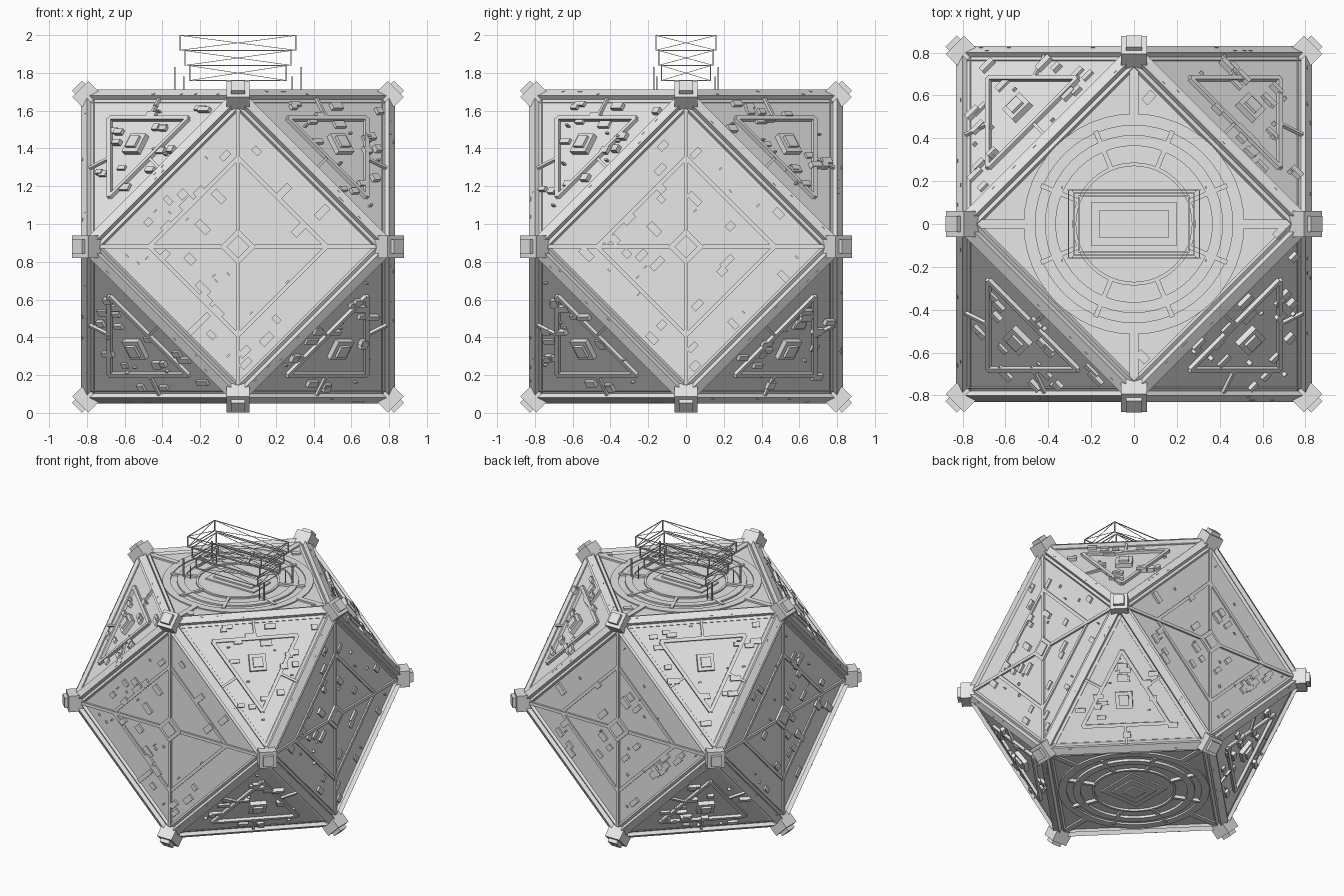
import bpy, bmesh, math, random
from mathutils import Matrix, Vector
from itertools import product

if "Cube" in bpy.data.objects:
    bpy.data.objects.remove(bpy.data.objects["Cube"])

random.seed(11)
A, C = 0.802, 0.88          # half size of the body, height of its centre
MID = Vector((0, 0, C))
UP = Vector((0, 0, 1))

GREY = bpy.data.materials.new("light grey")
GREY.diffuse_color = (0.8, 0.8, 0.8, 1)
GREY.use_nodes = True
GREY.node_tree.nodes["Principled BSDF"].inputs["Base Color"].default_value = GREY.diffuse_color


def finish(bm, name):
    bmesh.ops.recalc_face_normals(bm, faces=bm.faces)
    me = bpy.data.meshes.new(name)
    bm.to_mesh(me)
    bm.free()
    me.materials.append(GREY)
    ob = bpy.data.objects.new(name, me)
    bpy.context.collection.objects.link(ob)
    return ob


def frame(o, u, n):
    """Matrix with x along u, z along n, origin o."""
    n = n.normalized()
    u = u.normalized()
    v = n.cross(u)
    m = Matrix((u, v, n)).transposed().to_4x4()
    m.translation = o
    return m


def box(bm, m, x, y, sx, sy, z0, z1, rot=0.0):
    t = m @ Matrix.Translation((x, y, (z0 + z1) / 2)) @ Matrix.Rotation(rot, 4, 'Z')
    bmesh.ops.create_cube(bm, size=1, matrix=t @ Matrix.Diagonal((sx, sy, z1 - z0, 1)))


def bar(bm, m, p, q, w, h, z0=-0.01):
    """Flat bar lying on a panel between two local points."""
    p, q = Vector(p[:2]), Vector(q[:2])
    d, c = q - p, (p + q) / 2
    box(bm, m, c.x, c.y, d.length, w, z0, h, math.atan2(d.y, d.x))


def ring(bm, m, r0, r1, h, n=48):
    loops = []
    for r, z in ((r0, -0.005), (r0, h), (r1, h), (r1, -0.005)):
        loops.append([bm.verts.new(m @ Vector((r * math.cos(2 * math.pi * i / n),
                      r * math.sin(2 * math.pi * i / n), z))) for i in range(n)])
    for k in range(4):
        a, b = loops[k], loops[(k + 1) % 4]
        for i in range(n):
            j = (i + 1) % n
            bm.faces.new((a[i], a[j], b[j], b[i]))


def strut(bm, p, q, w, h):
    """Thin rod between two points in space."""
    p, q = Vector(p), Vector(q)
    d = (q - p).normalized()
    side = d.cross(UP) if abs(d.z) < 0.99 else Vector((0, 1, 0))
    box(bm, frame((p + q) / 2, d, side.cross(d)), 0, 0, (q - p).length, w, -h / 2, h / 2)


# Cuboctahedron body
corners = [Vector(p) * A for p in product((-1, 0, 1), repeat=3) if sum(map(abs, p)) == 2]
bm = bmesh.new()
for p in corners:
    bm.verts.new(p + MID)
bmesh.ops.convex_hull(bm, input=bm.verts)
bmesh.ops.dissolve_limit(bm, angle_limit=0.02, verts=bm.verts, edges=bm.edges)
finish(bm, "body_shell")

# Stepped beams along all 24 edges, with a few flat studs
bm = bmesh.new()
for i, p in enumerate(corners):
    for q in corners[i + 1:]:
        if abs((p - q).length - A * math.sqrt(2)) < 0.01:
            m = frame((p + q) / 2 + MID, q - p, p + q)
            L = (p - q).length
            box(bm, m, 0, 0, L, 0.095, -0.05, -0.013)
            box(bm, m, 0, 0, L, 0.055, -0.03, 0.016)
            for k in range(4):
                box(bm, m, random.uniform(-0.45, 0.45), random.choice((-0.012, 0.012)),
                    0.018, 0.007, 0.01, 0.019)
finish(bm, "edge_beams")

# Corner blocks with a stepped cap
bm = bmesh.new()
for p in corners:
    n = p.normalized()
    u = n.cross(next(Vector(e) for e in ((1, 0, 0), (0, 1, 0), (0, 0, 1))
                     if abs(n.dot(Vector(e))) < 0.01))
    m = frame(MID, u, n)
    box(bm, m, 0, 0, 0.12, 0.12, 1.07, 1.181)
    box(bm, m, 0, 0, 0.074, 0.074, 1.18, 1.206)
finish(bm, "corner_blocks")

trim, blocks = bmesh.new(), bmesh.new()

# Four side squares: cross ribs, diamond frame, centre diamond, scattered blocks
for n in map(Vector, ((1, 0, 0), (-1, 0, 0), (0, 1, 0), (0, -1, 0))):
    m = frame(MID + n * A, UP.cross(n), n)
    ends = [Vector((1, 0)), Vector((0, 1)), Vector((-1, 0)), Vector((0, -1))]
    for i, e in enumerate(ends):
        f = ends[(i + 1) % 4]
        bar(trim, m, e * 0.09, e * 0.75, 0.022, 0.014)
        bar(trim, m, e * 0.47, f * 0.47, 0.022, 0.01)
    box(trim, m, 0, 0, 0.135, 0.135, -0.01, 0.016, math.pi / 4)
    box(trim, m, 0, 0, 0.085, 0.085, -0.01, 0.024, math.pi / 4)
    count = 0
    while count < 38:
        x, y = random.uniform(-0.68, 0.68), random.uniform(-0.68, 0.68)
        if 0.16 < abs(x) + abs(y) < 0.68 and min(abs(x), abs(y)) > 0.03:
            small = count % 3 == 0
            sx, sy = (0.02, 0.008) if small else (random.uniform(0.04, 0.085), random.uniform(0.03, 0.045))
            box(blocks, m, x, y, sx, sy, -0.005, random.uniform(0.008, 0.018),
                random.choice((1, -1)) * math.pi / 4)
            count += 1

# Eight triangles: triangular frame, link bars, centre block, scattered blocks
for s in product((-1, 1), repeat=3):
    n = Vector(s)
    m = frame(MID + n * A * 2 / 3, UP.cross(n), n)
    inv = m.inverted()
    tri = [(inv @ (p + MID)).to_2d() for p in corners if abs(p.dot(n) - 2 * A) < 0.01]
    for i in range(3):
        a, b = tri[i], tri[(i + 1) % 3]
        bar(trim, m, a * 0.52, b * 0.52, 0.024, 0.02)
        bar(trim, m, (a + b) * 0.26, (a + b) * 0.46, 0.016, 0.016)
    box(trim, m, 0, 0, 0.115, 0.115, -0.01, 0.03)
    box(trim, m, 0, 0, 0.068, 0.068, -0.01, 0.045)
    count = 0
    while count < 22:
        w = [random.random() for _ in range(3)]
        t = sum(w)
        if min(w) / t < 0.06:
            continue
        p = sum((c * k / t for c, k in zip(tri, w)), Vector((0, 0)))
        if p.length < 0.14:
            continue
        small = count % 4 == 0
        sx, sy = (0.02, 0.008) if small else (random.uniform(0.04, 0.085), random.uniform(0.025, 0.04))
        box(blocks, m, p.x, p.y, sx, sy, -0.005, random.uniform(0.012, 0.028))
        count += 1

# Loose blocks in the corners of the top square
top = frame(MID + UP * A, Vector((1, 0, 0)), UP)
for x, y, r in ((0.07, 0.59, 0.8), (0.04, -0.62, -0.8), (0.68, -0.04, 0.8)):
    box(blocks, top, x, y, 0.06, 0.04, -0.005, 0.012, r)
finish(trim, "panel_trim")
finish(blocks, "panel_blocks")

# Round hatches on the top and bottom squares
bm = bmesh.new()
for s, k_h in ((1, 1.0), (-1, 1.5)):
    m = frame(MID + UP * A * s, Vector((1, 0, 0)), UP * s)
    for r0, r1, h in ((0.46, 0.515, 0.008), (0.365, 0.415, 0.012), (0.27, 0.287, 0.01)):
        ring(bm, m, r0, r1, h * k_h)
    for k in range(8):
        a = math.pi * (k + 0.5) / 4
        d = Vector((math.cos(a), math.sin(a)))
        bar(bm, m, d * 0.28, d * 0.47, 0.022, 0.015 * k_h)
    for k in range(4):
        d = Vector((math.cos(k * math.pi / 2), math.sin(k * math.pi / 2)))
        bar(bm, m, d * 0.5, d * 0.76, 0.04, 0.012)
    # Stepped centre: oblong under the mast, square underneath
    steps = ((0.40, 0.20), (0.32, 0.13)) if s > 0 else ((0.32, 0.32), (0.22, 0.22), (0.11, 0.11))
    for i, (sx, sy) in enumerate(steps):
        box(bm, m, 0, 0, sx, sy, -0.005, 0.01 * (i + 1))
finish(bm, "round_hatches")

# Three-tier open mast on the top, widening upwards
bm = bmesh.new()
for k in range(3):
    x, y = 0.256 + 0.025 * k, 0.13 + 0.0145 * k
    z0, z1 = 1.76 + 0.08 * k, 1.838 + 0.08 * k
    for s in (-1, 1):
        for z in (z0, z1):
            strut(bm, (-x, s * y, z), (x, s * y, z), 0.006, 0.004)
            strut(bm, (s * x, -y, z), (s * x, y, z), 0.006, 0.004)
        for za, zb in ((z0, z1), (z1, z0)):
            strut(bm, (-x, s * y, za), (x, s * y, zb), 0.003, 0.003)
            strut(bm, (s * x, -y, za), (s * x, y, zb), 0.003, 0.003)
        for t in (-1, 1):
            strut(bm, (s * x, t * y, z0), (s * x, t * y, z1), 0.007, 0.007)
finish(bm, "mast_frame")

# Posts around the mast
bm = bmesh.new()
for s, t in product((-1, 1), repeat=2):
    strut(bm, (s * 0.335, t * 0.17, C + A), (s * 0.335, t * 0.17, 1.83), 0.009, 0.009)
    strut(bm, (s * 0.287, t * 0.155, C + A), (s * 0.287, t * 0.155, 1.78), 0.006, 0.006)
finish(bm, "mast_posts")
